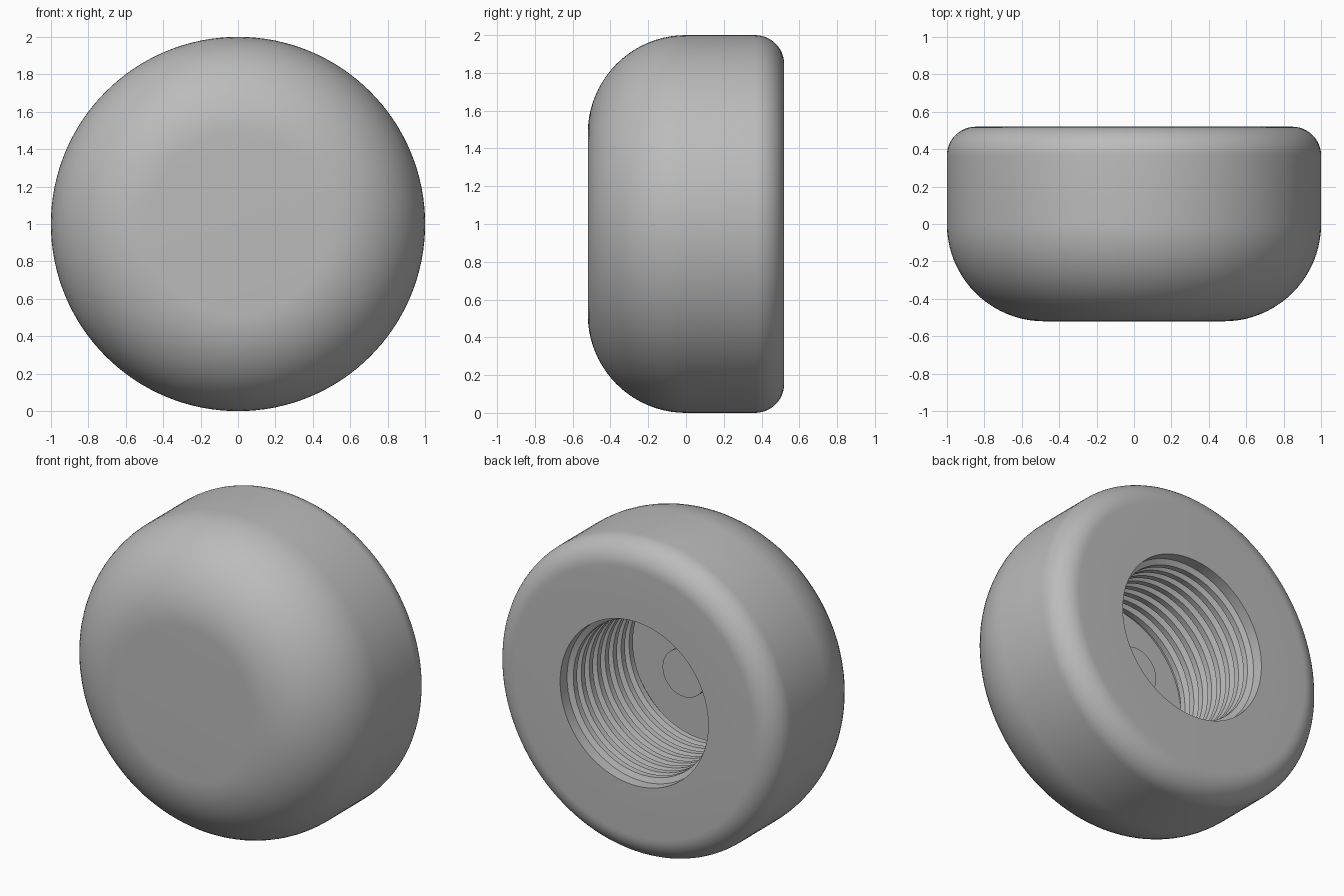
import bpy, bmesh
from math import sin, cos, pi, radians

cube = bpy.data.objects.get("Cube")
if cube:
    bpy.data.objects.remove(cube)

SEGMENTS = 128
BACK, FRONT = 0.52, -0.52
FLOOR = -0.2           # bottom of the bore
BORE, CREST = 0.52, 0.487
PITCH, THREADS = 0.08, 8

grey = bpy.data.materials.new("plain grey")
grey.use_nodes = True
colour = (0.5, 0.5, 0.5, 1)
grey.diffuse_color = colour
grey.node_tree.nodes["Principled BSDF"].inputs["Base Color"].default_value = colour


def fillet(r, y, radius, start, end, steps):
    """Points (r, y) along an arc, angles measured from the radial direction."""
    for i in range(steps + 1):
        a = radians(start + (end - start) * i / steps)
        yield r + radius * cos(a), y + radius * sin(a)


def lathe(name, profile):
    """Revolve a profile of (r, y) points about the front-to-back axis."""
    bm = bmesh.new()
    verts = [bm.verts.new((r, y, 1)) for r, y in profile]
    edges = [bm.edges.new(pair) for pair in zip(verts, verts[1:])]
    bmesh.ops.spin(bm, geom=verts + edges, cent=(0, 0, 1), axis=(0, 1, 0),
                   angle=2 * pi, steps=SEGMENTS)
    bmesh.ops.remove_doubles(bm, verts=bm.verts, dist=0.0005)
    bmesh.ops.recalc_face_normals(bm, faces=bm.faces)
    mesh = bpy.data.meshes.new(name)
    bm.to_mesh(mesh)
    bm.free()
    mesh.materials.append(grey)
    obj = bpy.data.objects.new(name, mesh)
    bpy.context.collection.objects.link(obj)
    bpy.ops.object.select_all(action="DESELECT")
    obj.select_set(True)
    bpy.context.view_layer.objects.active = obj
    bpy.ops.object.shade_smooth_by_angle(angle=radians(25))
    return obj


# Outer shell: flat front, large front rounding, small back rounding
profile = [(0, FRONT)]
profile += fillet(0.48, 0, 0.52, -90, 0, 20)
profile += fillet(0.845, BACK - 0.155, 0.155, 0, 90, 12)

# Bore with a plain lip, then thread ridges down to the floor
profile.append((BORE, BACK))
for i in range(THREADS):
    y = BACK - 0.07 - i * PITCH
    profile += [(BORE, y), (CREST, y - 0.015), (CREST, y - 0.052), (BORE, y - 0.067)]

# Floor with a round central stud
STUD, STUD_TOP = 0.15, 0.02
profile += [(BORE, FLOOR), (STUD, FLOOR), (STUD, STUD_TOP), (0, STUD_TOP)]

lathe("threaded_knob", profile)
